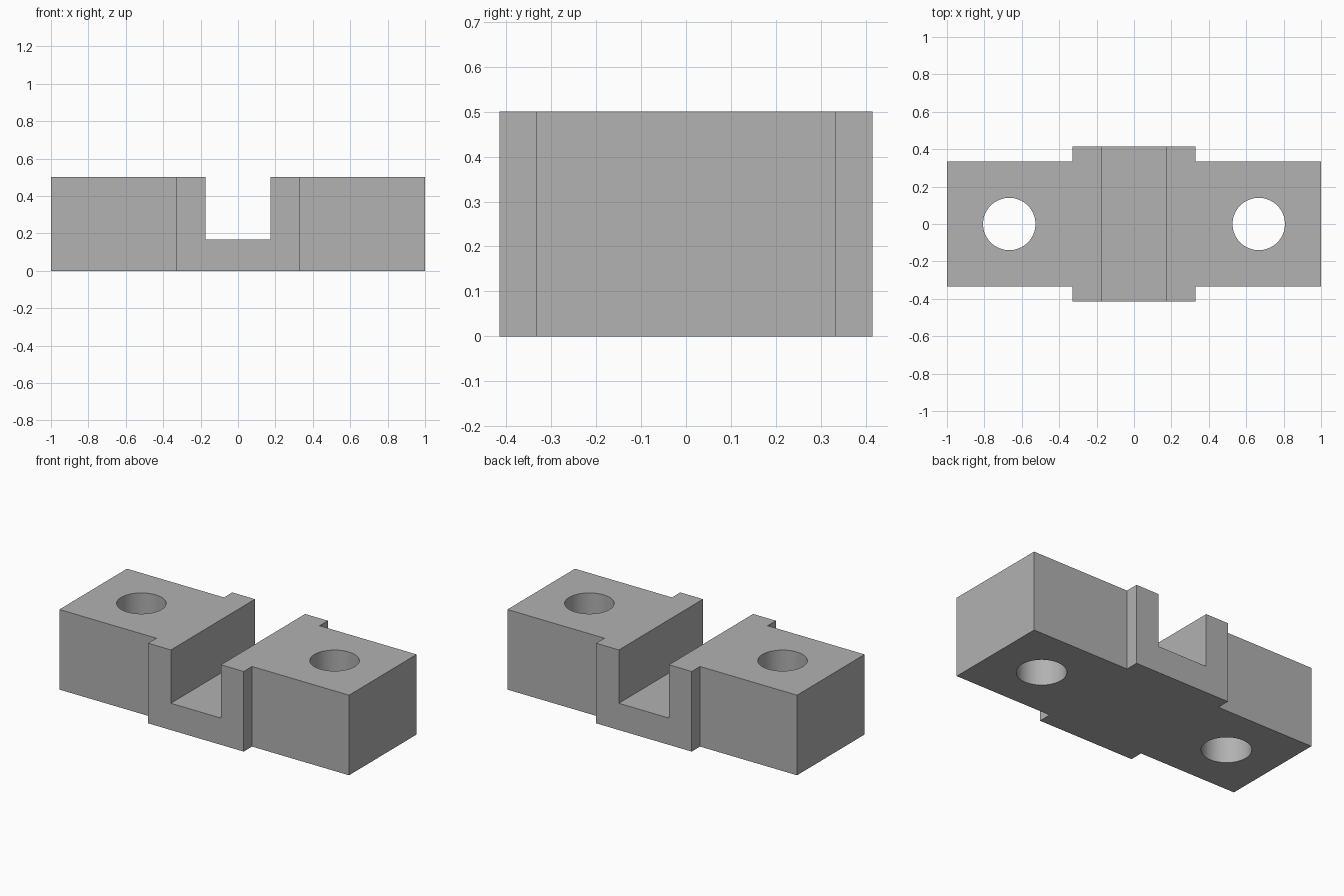
import bpy
import bmesh
import math

cube = bpy.data.objects.get("Cube")
if cube:
    bpy.data.objects.remove(cube, do_unlink=True)

HEIGHT = 0.5
ARM_Y, PAD_X, PAD_Y = 0.333, 0.33, 0.415
SLOT_X, SLOT_Z = 0.173, 0.167
HOLE_X, HOLE_R = 0.667, 0.14

grey = bpy.data.materials.new("plain_grey")
grey.use_nodes = True
colour = (0.445, 0.445, 0.445, 1)
grey.diffuse_color = colour
grey.node_tree.nodes["Principled BSDF"].inputs["Base Color"].default_value = colour


def make_block(name, outline, z0, z1):
    """Extrude a flat outline from z0 up to z1."""
    bm = bmesh.new()
    base = bm.faces.new([bm.verts.new((x, y, z0)) for x, y in outline])
    top = bmesh.ops.extrude_face_region(bm, geom=[base])["geom"]
    verts = [v for v in top if isinstance(v, bmesh.types.BMVert)]
    bmesh.ops.translate(bm, verts=verts, vec=(0, 0, z1 - z0))
    bmesh.ops.recalc_face_normals(bm, faces=bm.faces)
    mesh = bpy.data.meshes.new(name)
    bm.to_mesh(mesh)
    bm.free()
    mesh.materials.append(grey)
    obj = bpy.data.objects.new(name, mesh)
    bpy.context.collection.objects.link(obj)
    return obj


def cut(target, cutter):
    """Subtract the cutter and remove it."""
    cutter.hide_render = True
    mod = target.modifiers.new("cut", "BOOLEAN")
    mod.operation = "DIFFERENCE"
    mod.solver = "EXACT"
    mod.object = cutter
    bpy.context.view_layer.objects.active = target
    bpy.ops.object.modifier_apply(modifier=mod.name)
    bpy.data.objects.remove(cutter, do_unlink=True)


# Clamp body: two arms with a wider central pad, mirrored front to back
front = [(-1, -ARM_Y), (-PAD_X, -ARM_Y), (-PAD_X, -PAD_Y),
         (PAD_X, -PAD_Y), (PAD_X, -ARM_Y), (1, -ARM_Y)]
outline = front + [(x, -y) for x, y in reversed(front)]
body = make_block("clamp_body", outline, 0, HEIGHT)

# Slot running front to back through the pad
slot = [(-SLOT_X, -1), (SLOT_X, -1), (SLOT_X, 1), (-SLOT_X, 1)]
cut(body, make_block("slot_cutter", slot, SLOT_Z, 1))

# Bolt hole through each arm
SIDES = 64
for side in (-1, 1):
    circle = [(side * HOLE_X + HOLE_R * math.cos(math.tau * i / SIDES),
               HOLE_R * math.sin(math.tau * i / SIDES)) for i in range(SIDES)]
    cut(body, make_block("hole_cutter", circle, -0.2, 1))

# Smooth hole walls, sharp edges elsewhere
bpy.ops.object.select_all(action="DESELECT")
body.select_set(True)
bpy.context.view_layer.objects.active = body
bpy.ops.object.shade_smooth_by_angle(angle=math.radians(30))
